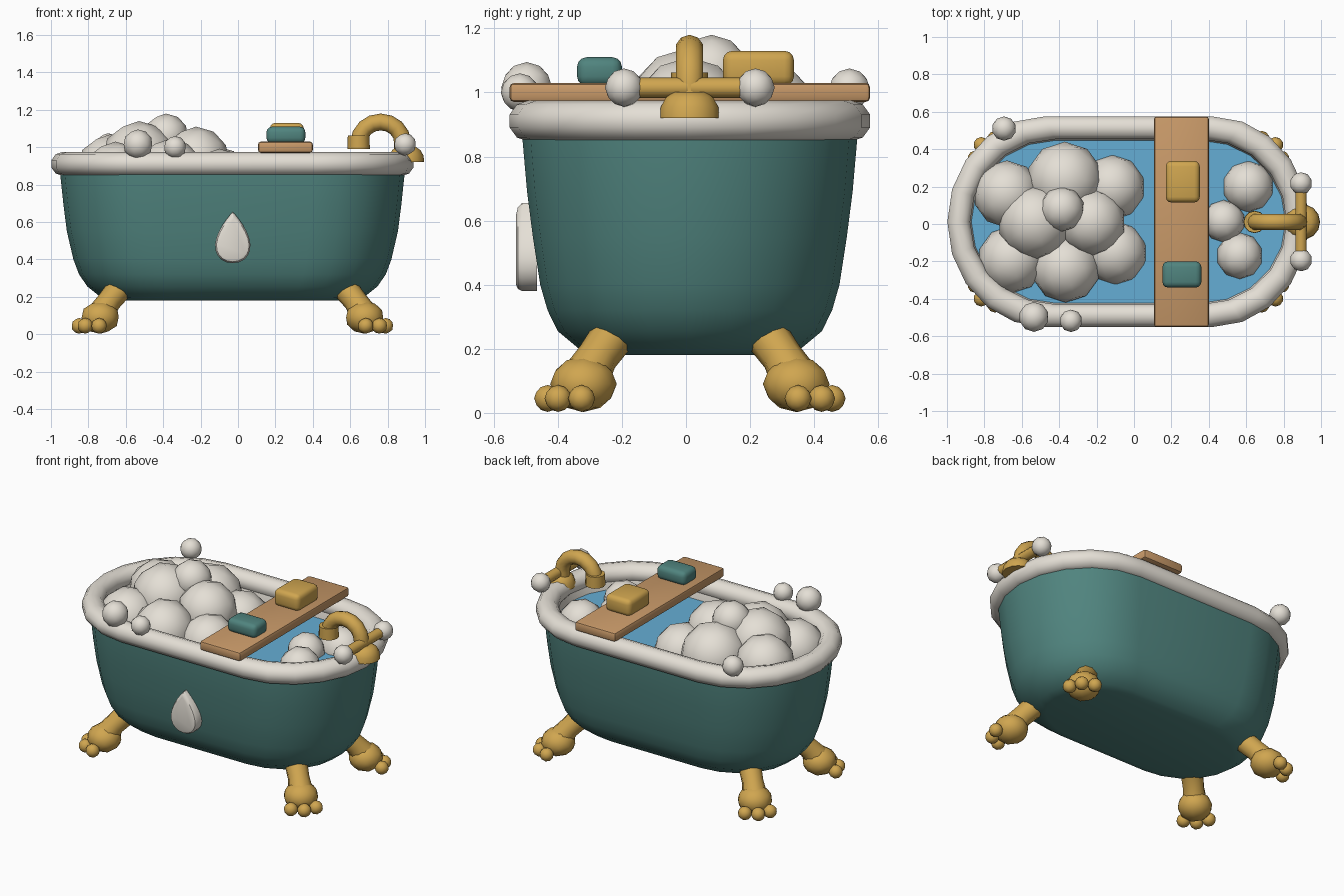
import bpy, bmesh, math
from mathutils import Vector, Matrix

if "Cube" in bpy.data.objects:
    bpy.data.objects.remove(bpy.data.objects["Cube"])

CX, CY = -0.03, 0.012          # tub centre in plan


def material(name, rgb):
    m = bpy.data.materials.new(name)
    m.diffuse_color = (*rgb, 1)
    m.use_nodes = True
    m.node_tree.nodes["Principled BSDF"].inputs["Base Color"].default_value = m.diffuse_color
    return m


TEAL = material("teal", (0.08, 0.23, 0.21))
CREAM = material("cream", (0.78, 0.74, 0.67))
GOLD = material("gold", (0.63, 0.38, 0.08))
WOOD = material("wood", (0.58, 0.32, 0.14))
WATER = material("water_blue", (0.13, 0.42, 0.66))


def finish(name, bm, mat, angle=35):
    bmesh.ops.recalc_face_normals(bm, faces=bm.faces)
    me = bpy.data.meshes.new(name)
    bm.to_mesh(me)
    bm.free()
    me.materials.append(mat)
    for p in me.polygons:
        p.use_smooth = True
    me.set_sharp_from_angle(angle=math.radians(angle))
    ob = bpy.data.objects.new(name, me)
    bpy.context.collection.objects.link(ob)
    return ob


def loft(name, rings, mat, caps=(True, True), closed=False, angle=35):
    """Skin a list of equal-length point rings."""
    bm = bmesh.new()
    vr = [[bm.verts.new(p) for p in r] for r in rings]
    n = len(vr[0])
    pairs = list(zip(vr, vr[1:])) + ([(vr[-1], vr[0])] if closed else [])
    for a, b in pairs:
        for i in range(n):
            j = (i + 1) % n
            bm.faces.new((a[i], a[j], b[j], b[i]))
    if caps[0] and not closed:
        bm.faces.new(vr[0])
    if caps[1] and not closed:
        bm.faces.new(vr[-1])
    return finish(name, bm, mat, angle)


def oval(hx, hy, z, seg=10):
    """Stadium outline: straight sides with half-ellipse ends."""
    s = hx * 0.464
    pts = []
    for side in (1, -1):
        for i in range(seg + 1):
            a = -math.pi / 2 + math.pi * i / seg
            pts.append((CX + side * (s + (hx - s) * math.cos(a)), CY + side * hy * math.sin(a), z))
    return pts


def ball(name, loc, r, mat, scale=(1, 1, 1)):
    bm = bmesh.new()
    bmesh.ops.create_icosphere(bm, subdivisions=2, radius=r)
    bmesh.ops.scale(bm, vec=scale, verts=bm.verts)
    bmesh.ops.translate(bm, vec=loc, verts=bm.verts)
    return finish(name, bm, mat)


def tube(name, path, radii, mat, sides=12):
    """Round tube along a path with a radius per point."""
    path = [Vector(p) for p in path]
    rings = []
    for i, p in enumerate(path):
        t = (path[min(i + 1, len(path) - 1)] - path[max(i - 1, 0)]).normalized()
        u = t.cross(Vector((0, 1, 0)) if abs(t.y) < 0.9 else Vector((1, 0, 0))).normalized()
        v = t.cross(u)
        rings.append([p + radii[i] * (u * math.cos(a) + v * math.sin(a))
                      for a in (2 * math.pi * k / sides for k in range(sides))])
    return loft(name, rings, mat, angle=40)


def block(name, lo, hi, bevel, mat, segments=2):
    bm = bmesh.new()
    size = [h - l for l, h in zip(lo, hi)]
    mid = [(h + l) / 2 for l, h in zip(lo, hi)]
    bmesh.ops.create_cube(bm, size=1, matrix=Matrix.Translation(mid) @ Matrix.Diagonal((*size, 1)))
    bmesh.ops.bevel(bm, geom=bm.edges[:], offset=bevel, segments=segments, profile=0.5, affect='EDGES')
    return finish(name, bm, mat)


# tub shell, inner basin, rolled rim and water
shell = [(0.64, 0.29, 0.18), (0.70, 0.34, 0.195), (0.775, 0.412, 0.255), (0.82, 0.444, 0.32),
         (0.85, 0.467, 0.40), (0.885, 0.49, 0.55), (0.903, 0.508, 0.69), (0.92, 0.522, 0.85),
         (0.92, 0.522, 0.90)]
loft("tub_shell", [oval(*p) for p in shell], TEAL, caps=(True, False))
basin = [(0.62, 0.27, 0.23), (0.74, 0.37, 0.32), (0.81, 0.42, 0.60), (0.84, 0.435, 0.84),
         (0.865, 0.46, 0.92)]
loft("inner_basin", [oval(*p) for p in basin], CREAM, caps=(True, False))
rim = []
for k in range(10):
    a = 2 * math.pi * (k + 0.5) / 10
    d = 0.064 * math.cos(a)
    rim.append(oval(0.907 + d, 0.502 + d, 0.911 + 0.064 * math.sin(a)))
loft("rolled_rim", rim, CREAM, closed=True, angle=45)
loft("water", [oval(0.835, 0.43, 0.80), oval(0.84, 0.435, 0.84)], WATER)

# clawed feet
for sx in (-1, 1):
    for sy in (-1, 1):
        tag = ("right" if sx > 0 else "left") + ("_back" if sy > 0 else "_front")

        def at(x, y, z):
            return (CX + sx * x, CY + sy * y, z)
        tube("leg_" + tag, [at(0.612, 0.245, 0.235), at(0.66, 0.288, 0.175), at(0.70, 0.325, 0.11)],
             [0.068, 0.064, 0.075], GOLD, 10)
        ball("paw_" + tag, at(0.707, 0.332, 0.09), 0.104, GOLD, (1, 1, 0.84))
        for i, deg in enumerate((3, 45, 87)):
            a = math.radians(deg)
            ball(f"toe_{tag}_{i + 1}", at(0.707 + 0.112 * math.cos(a), 0.332 + 0.112 * math.sin(a), 0.045),
                 0.042, GOLD)

# water-drop ornament on the front
drop = []
for y, s in ((-0.465, 1), (-0.512, 1), (-0.525, 0.92), (-0.53, 0.8)):
    drop.append([(-0.028 + s * 0.123 * math.sin(t) * math.sin(t / 2), y,
                  0.475 + (0.0425 + 0.1375 * math.cos(t)) * s)
                 for t in (2 * math.pi * k / 24 for k in range(24))])
loft("drop_ornament", drop, CREAM)

# bath tray with two soaps
block("bath_tray", (0.107, -0.551, 0.97), (0.40, 0.575, 1.03), 0.015, WOOD)
block("gold_soap", (0.17, 0.115, 1.02), (0.352, 0.337, 1.13), 0.03, GOLD, 3)
block("teal_soap", (0.152, -0.34, 1.02), (0.36, -0.20, 1.11), 0.03, TEAL, 3)

# faucet: base, arched spout, nozzle and handles
fx, fy = 0.90, 0.011
tube("faucet_base", [(fx, fy, z) for z in (0.92, 0.955, 0.985, 1.002)], [0.095, 0.092, 0.075, 0.05], GOLD, 14)
arch = [(0.88, fy, 0.96)]
for k in range(9):
    a = math.pi * k / 8
    arch.append((0.763 + 0.117 * math.cos(a), fy, 1.025 + 0.11 * math.sin(a)))
tube("faucet_spout", arch, [0.045] * len(arch), GOLD, 10)
tube("faucet_nozzle", [(0.645, fy, 0.99), (0.645, fy, 1.063)], [0.06, 0.058], GOLD, 12)
tube("faucet_crossbar", [(0.893, -0.19, 1.015), (0.893, 0.217, 1.015)], [0.032] * 2, GOLD, 10)
for i, y in enumerate((-0.193, 0.217)):
    ball(f"faucet_knob_{i + 1}", (0.893, y, 1.015), 0.06, CREAM)

# foam bubbles: x, y, z, radius
bubbles = [
    (-0.68, 0.16, 0.89, 0.18), (-0.115, 0.195, 0.83, 0.175), (-0.37, 0.235, 0.89, 0.205),
    (-0.655, -0.19, 0.85, 0.18), (-0.365, -0.235, 0.86, 0.185), (-0.10, -0.155, 0.82, 0.172),
    (-0.53, 0.01, 0.94, 0.20), (-0.225, 0.01, 0.93, 0.18), (-0.385, 0.08, 1.06, 0.12),
    (0.61, 0.20, 0.83, 0.138), (0.48, 0.015, 0.85, 0.113), (0.565, -0.17, 0.84, 0.124),
    (-0.695, 0.51, 1.01, 0.065), (-0.535, -0.497, 1.015, 0.08), (-0.337, -0.518, 1.00, 0.06),
]
for i, (x, y, z, r) in enumerate(bubbles):
    ball(f"bubble_{i + 1}", (x, y, z), r, CREAM)
